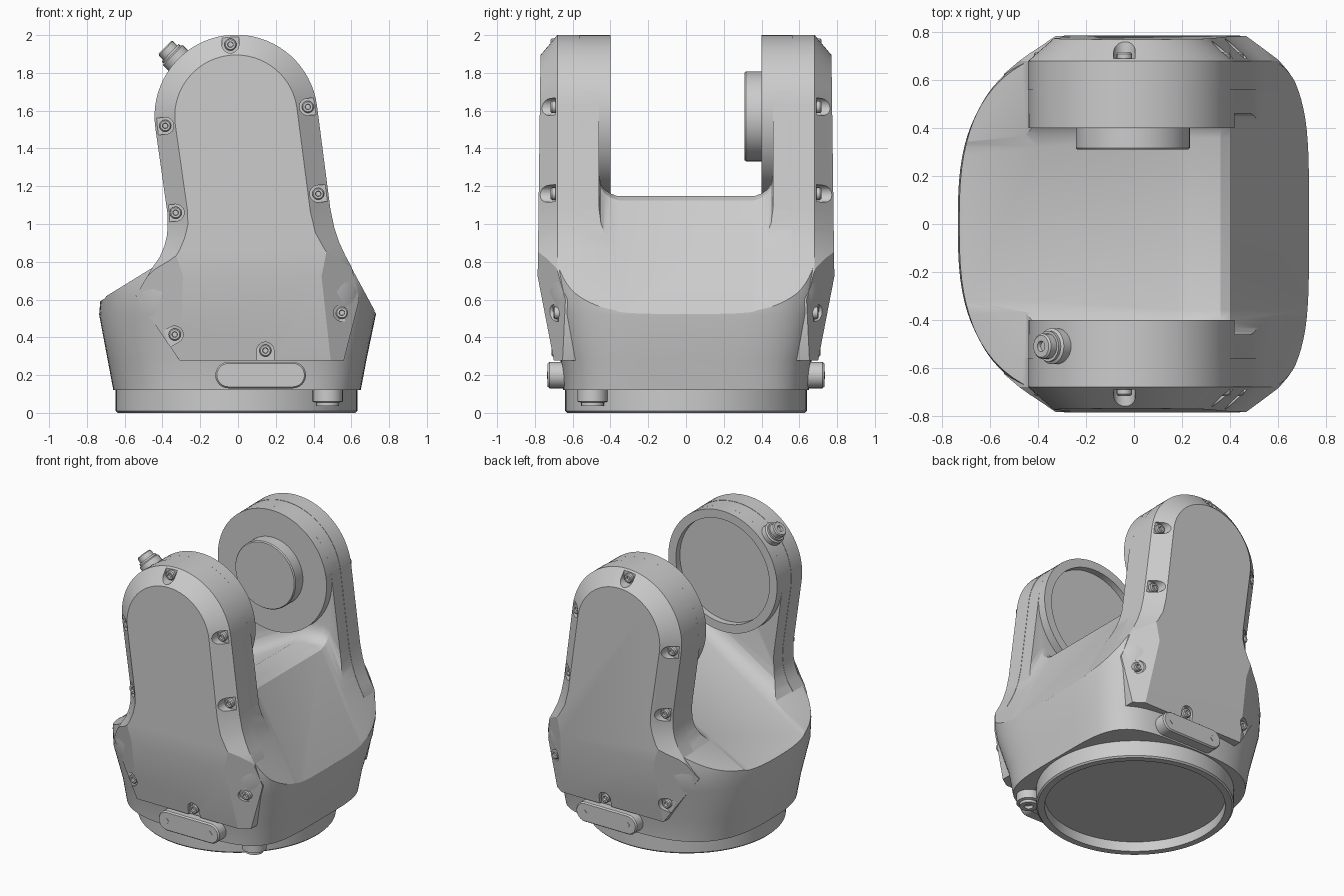
import bpy, bmesh, math
from mathutils import Vector

if "Cube" in bpy.data.objects:
    bpy.data.objects.remove(bpy.data.objects["Cube"])

C = bpy.context


def finish(bm, name):
    bmesh.ops.recalc_face_normals(bm, faces=bm.faces)
    me = bpy.data.meshes.new(name)
    bm.to_mesh(me)
    bm.free()
    ob = bpy.data.objects.new(name, me)
    C.collection.objects.link(ob)
    return ob


def loft_bm(rings):
    """Closed rings of equal length, bridged and capped."""
    bm = bmesh.new()
    vs = [[bm.verts.new(p) for p in r] for r in rings]
    n = len(rings[0])
    for a, b in zip(vs, vs[1:]):
        for i in range(n):
            j = (i + 1) % n
            bm.faces.new((a[i], a[j], b[j], b[i]))
    bm.faces.new(vs[0][::-1])
    bm.faces.new(vs[-1])
    return bm


def loft(name, rings):
    return finish(loft_bm(rings), name)


def prism(name, pts, y0, y1):
    return loft(name, [[(x, y, z) for x, z in pts] for y in (y0, y1)])


def lathe(name, prof, loc, axis=(0, 0, 1), n=32):
    q = Vector(axis).to_track_quat('Z', 'Y')
    return loft(name, [[Vector(loc) + q @ Vector((r * math.cos(2 * math.pi * i / n),
                r * math.sin(2 * math.pi * i / n), h)) for i in range(n)] for r, h in prof])


def boolean(ob, cutter, op):
    m = ob.modifiers.new('cut', 'BOOLEAN')
    m.operation, m.object, m.solver = op, cutter, 'EXACT'
    C.view_layer.objects.active = ob
    bpy.ops.object.modifier_apply(modifier=m.name)
    bpy.data.objects.remove(cutter)


def mirror_y(ob):
    m = ob.modifiers.new('mirror', 'MIRROR')
    m.use_axis = (False, True, False)
    return ob


def stadium(cx, cz, r, d, length, square_end=False):
    """Round-ended slot outline starting at a centre and running along d."""
    a = math.atan2(d[1], d[0])
    pts = [(cx + r * math.cos(a + math.pi / 2 + math.pi * i / 12),
            cz + r * math.sin(a + math.pi / 2 + math.pi * i / 12)) for i in range(13)]
    ex, ez = cx + length * math.cos(a), cz + length * math.sin(a)
    if square_end:
        return pts + [(ex + r * math.sin(a), ez - r * math.cos(a)),
                      (ex - r * math.sin(a), ez + r * math.cos(a))]
    return pts + [(ex + r * math.cos(a - math.pi / 2 + math.pi * i / 12),
                   ez + r * math.sin(a - math.pi / 2 + math.pi * i / 12)) for i in range(13)]


# Yoke silhouette shared by the body and the arm covers (x, z), counter-clockwise
HX, HZ, HR = -0.01, 1.57, 0.43
right = [(.735, .52), (.60, .77), (.565, .835), (.535, .90), (.508, .98), (.487, 1.08)]
arc = [(HX + HR * math.cos(math.radians(a)), HZ + HR * math.sin(math.radians(a)))
       for a in range(8, 189, 5)]
left = [(-.372, 1.06), (-.37, 1.0), (-.374, .94), (-.387, .885), (-.412, .825), (-.45, .77)]

# Body: rounded envelope, cut to the silhouette, with the gap between the arms removed
levels = [(.12, .66, .65, .65), (.28, .69, .68, .665), (.52, .735, .73, .735), (.64, .725, .735, .765),
          (.8, .71, .74, .755), (.95, .70, .74, .69), (1.1, .70, .74, .68), (2.05, .70, .74, .68)]


def outline(z, xl, xr, b, n=96):
    # squarer on the right than on the left
    ring = []
    for i in range(n):
        t = 2 * math.pi * i / n
        c, s = math.cos(t), math.sin(t)
        a, e = (xr, 4.4) if c > 0 else (xl, 2.8)
        ring.append((math.copysign(a * abs(c) ** (2 / e), c),
                     math.copysign(b * abs(s) ** (2 / e), s), z))
    return ring


body = loft('yoke_body', [outline(*l) for l in levels])
profile = right + arc + left + [(-.80, .555), (-.80, .05), (.80, .05), (.80, .40)]
boolean(body, prism('silhouette', profile, -1, 1), 'INTERSECT')

floor = [(-1, .435), (-.4, .782), (.18, 1.118), (.23, 1.138), (.36, 1.147), (.40, 1.125),
         (.735, .515), (1, .03)]
half = [(.36, 0), (.40, .014), (.43, .035), (.45, .065), (.46, .11)]
sections = []
for x, z in floor:
    f = 1 + .4 * min(1, max(0, (.2 - x) / .6))     # wider fillet towards the left
    side = [(x, .46 - (.46 - y) * f, z + h * f) for y, h in half] + [(x, .46, 2.4)]
    sections.append(side + [(x, -y, h) for x, y, h in side[::-1]])
boolean(body, loft('gap', sections), 'DIFFERENCE')

# Arm covers with chamfered rim and faceted lower front
lower = [(-.54, .62), (-.31, .28), (.56, .28), (.64, .60)]
pts = lower + right[1:] + arc + left
rim, face = [], []
for i, (x, z) in enumerate(pts):
    (x0, z0), (x1, z1) = pts[i - 1], pts[(i + 1) % len(pts)]
    n = Vector((z1 - z0, x0 - x1)).normalized()
    d = 0 if z < .7 else min(.105, .04 + (z - .7) * .22)
    p = Vector((x, z)) + n * .002
    q = Vector((x, z)) - n * d
    rim.append(p)
    face.append((q.x, .785 - .013 * (q.y - .75), q.y))
bm = loft_bm([[(p.x, .56, p.y) for p in rim], [(p.x, .68, p.y) for p in rim], face])
for co, no in (((0, .785, .72), (0, .44, -.085)),
               ((-.30, .78, .72), (-.49, .87, -.15)),
               ((.45, .78, .72), (.55, .83, -.10))):
    bmesh.ops.bisect_plane(bm, geom=bm.verts[:] + bm.edges[:] + bm.faces[:], plane_co=co,
                           plane_no=no, clear_outer=True)
    bmesh.ops.holes_fill(bm, edges=[e for e in bm.edges if e.is_boundary])
cover = finish(bm, 'arm_covers')

# Screw pockets and screws: x, z, opening direction, pocket floor y
screws = [(-.04, 1.95, (0, 1), .69), (.37, 1.62, (1, .1), .69), (-.385, 1.52, (-1, -.1), .69),
          (.425, 1.16, (1, .1), .69), (-.33, 1.06, (-1, -.1), .69), (.55, .53, (1, 0), .675),
          (-.335, .415, (-.9, -.5), .68), (.145, .33, (0, -1), .685)]
for x, z, d, y in screws:
    boolean(cover, prism('pocket', stadium(x, z, .045, d, .13, True), y, .95), 'DIFFERENCE')
    mirror_y(lathe('screw', [(.032, -.02), (.032, .02), (.026, .027), (.015, .027), (.013, .012)],
                   (x, y, z), (0, 1, 0), 20))
mirror_y(cover)

# Hubs inside the arms: recessed one in front, bearing disc at the back
lathe('front_hub', [(HR, -.09), (HR, 0), (.37, 0), (.37, -.045)], (HX, -.40, HZ), (0, 1, 0), 72)
lathe('back_hub', [(HR, -.09), (HR, 0)], (HX, .40, HZ), (0, -1, 0), 72)
lathe('bearing_disc', [(.238, -.02), (.238, .082), (.232, .09)], (-.005, .40, HZ), (0, -1, 0), 64)

# Base ring, hollow underneath
lathe('base_ring', [(.585, .07), (.585, .0), (.63, 0), (.64, .01), (.64, .13)], (-.008, 0, 0), n=96)

# Side plates with two small pins
plate = [stadium(-.05, .20, r, (1, 0), .34) for r in (.07, .07, .062)]
mirror_y(loft('side_plates', [[(x, y, z) for x, z in ring]
                              for ring, y in zip(plate, (.58, .722, .732))]))
for x in (-.05, .29):
    mirror_y(lathe('plate_pin', [(.02, -.01), (.02, .003)], (x, .732, .20), (0, 1, 0), 4))

# Cable connector on the front arm and the one below the base
a = math.radians(136)
lathe('arm_connector', [(.075, -.06), (.075, .035), (.064, .042), (.064, .055), (.053, .055), (.053, .088),
                        (.046, .095), (.022, .095), (.018, .08)],
      (HX + HR * math.cos(a), -.51, HZ + HR * math.sin(a)), (math.cos(a), 0, math.sin(a)), 24)
lathe('base_connector', [(.08, -.015), (.08, .065), (.06, .07), (.06, .088), (.03, .088), (.025, .07)],
      (.475, -.495, .125), (0, 0, -1), 24)

# Smooth shading with sharp edges kept
for ob in C.collection.objects:
    ob.data.shade_smooth()
    ob.data.set_sharp_from_angle(angle=math.radians(28))
